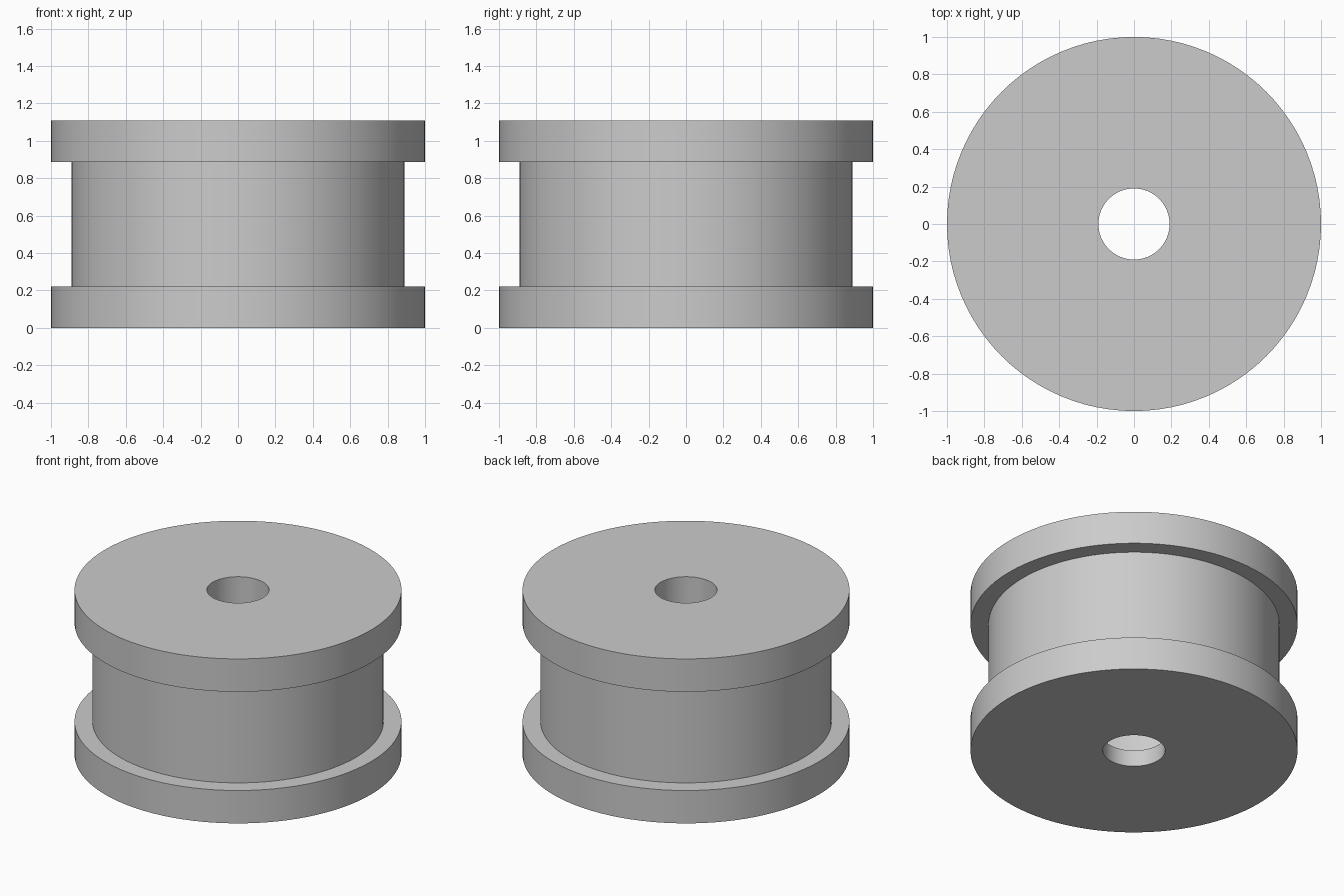
import bpy, bmesh, math

cube = bpy.data.objects.get("Cube")
if cube:
    bpy.data.objects.remove(cube, do_unlink=True)

grey = bpy.data.materials.new("plain grey")
grey.use_nodes = True
colour = (0.6, 0.6, 0.6, 1)
grey.diffuse_color = colour
grey.node_tree.nodes["Principled BSDF"].inputs["Base Color"].default_value = colour

HEIGHT, FLANGE, FLOOR = 1.11, 0.222, 0.11
OUTER, CORE, BORE, CAVITY = 1.0, 0.89, 0.19, 0.56


def lathe(name, profile, sides=96):
    """Turn a closed radius/height profile around the z axis."""
    bm = bmesh.new()
    verts = [bm.verts.new((r, 0, z)) for r, z in profile]
    edges = [bm.edges.new((a, b)) for a, b in zip(verts, verts[1:] + verts[:1])]
    bmesh.ops.spin(bm, geom=verts + edges, axis=(0, 0, 1), cent=(0, 0, 0),
                   angle=2 * math.pi, steps=sides, use_merge=True)
    bmesh.ops.remove_doubles(bm, verts=bm.verts, dist=1e-4)
    bmesh.ops.recalc_face_normals(bm, faces=bm.faces)
    mesh = bpy.data.meshes.new(name)
    bm.to_mesh(mesh)
    bm.free()
    mesh.materials.append(grey)
    obj = bpy.data.objects.new(name, mesh)
    bpy.context.collection.objects.link(obj)
    bpy.ops.object.select_all(action="DESELECT")
    obj.select_set(True)
    bpy.context.view_layer.objects.active = obj
    bpy.ops.object.shade_smooth_by_angle(angle=math.radians(30))
    return obj


# Flanged roller: outside from the base up, then down through the bored pocket
lathe("flanged_roller", [
    (BORE, 0), (OUTER, 0), (OUTER, FLANGE), (CORE, FLANGE),
    (CORE, HEIGHT - FLANGE), (OUTER, HEIGHT - FLANGE), (OUTER, HEIGHT), (BORE, HEIGHT),
    (BORE, HEIGHT - FLANGE), (CAVITY, HEIGHT - FLANGE), (CAVITY, FLOOR), (BORE, FLOOR),
])
